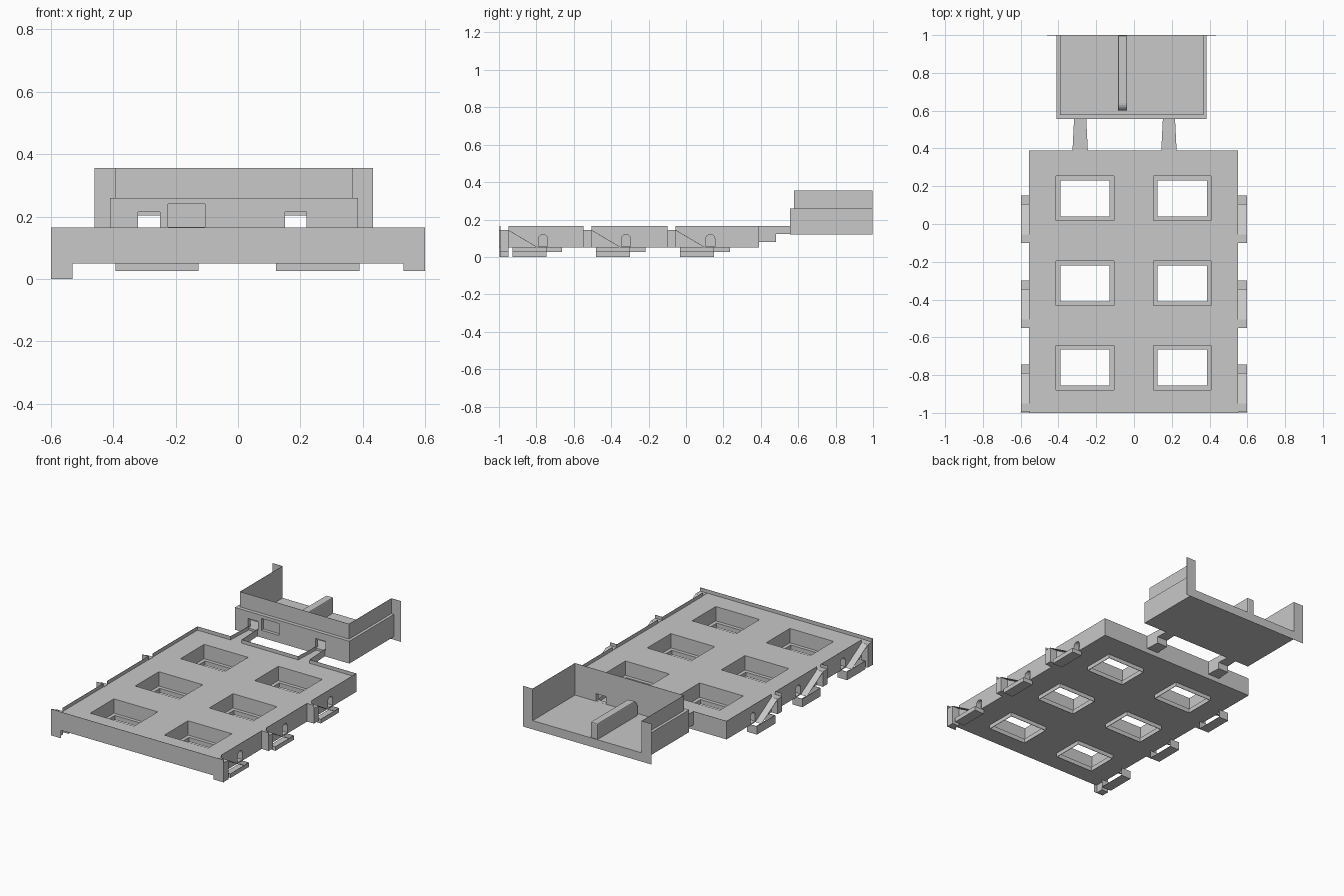
import bpy, bmesh, math
from mathutils import Vector

if "Cube" in bpy.data.objects:
    bpy.data.objects.remove(bpy.data.objects["Cube"])

grey = bpy.data.materials.new("plain grey")
grey.diffuse_color = (0.58, 0.58, 0.58, 1)
grey.use_nodes = True
grey.node_tree.nodes["Principled BSDF"].inputs["Base Color"].default_value = grey.diffuse_color


def make(name, bm):
    bmesh.ops.recalc_face_normals(bm, faces=bm.faces)
    me = bpy.data.meshes.new(name)
    bm.to_mesh(me)
    bm.free()
    me.materials.append(grey)
    ob = bpy.data.objects.new(name, me)
    bpy.context.collection.objects.link(ob)
    return ob


def boxes(name, *specs):
    """Each spec is (x0, x1, y0, y1, z0, z1)."""
    bm = bmesh.new()
    for x0, x1, y0, y1, z0, z1 in specs:
        for v in bmesh.ops.create_cube(bm, size=1)["verts"]:
            v.co = Vector(((x0 + x1) / 2 + v.co.x * abs(x1 - x0),
                           (y0 + y1) / 2 + v.co.y * (y1 - y0),
                           (z0 + z1) / 2 + v.co.z * (z1 - z0)))
    return make(name, bm)


def prism(name, profile, x0, x1):
    """Extrude a (y, z) profile along x."""
    bm = bmesh.new()
    f = bm.faces.new([bm.verts.new((x0, y, z)) for y, z in profile])
    out = bmesh.ops.extrude_face_region(bm, geom=[f])["geom"]
    bmesh.ops.translate(bm, vec=(x1 - x0, 0, 0),
                        verts=[g for g in out if isinstance(g, bmesh.types.BMVert)])
    return make(name, bm)


def cut_with(ob, cutter):
    cutter.hide_render = True
    mod = ob.modifiers.new("cut", 'BOOLEAN')
    mod.operation = 'DIFFERENCE'
    mod.solver = 'EXACT'
    mod.object = cutter
    bpy.context.view_layer.objects.active = ob
    bpy.ops.object.modifier_apply(modifier=mod.name)
    bpy.data.objects.remove(cutter)


def cut(ob, *specs):
    cut_with(ob, boxes("cutter", *specs))


TOP, RIM, T = 0.143, 0.165, 0.002       # slab surface, rim height, sheet thickness
arms = ((-0.32, -0.25), (0.15, 0.22))
stations = (-0.995, -0.55, -0.1)        # front of each side bracket

# main slab with six rectangular pockets
pockets = [(x, x + 0.305, y, y + 0.235)
           for x in (-0.412, 0.103) for y in (-0.878, -0.432, 0.018)]
slab = boxes("slab", (-0.555, 0.55, -0.998, 0.39, 0.05, TOP))
cut(slab, *[(*p, 0.0, 0.3) for p in pockets])

# thin rim around the slab, with gaps at the brackets and arms
spans = [(-0.95, -0.55), (-0.505, -0.1), (-0.055, 0.39)]
boxes("side_rims", *[(x, x + T, a, b, TOP, RIM) for x in (-0.555, 0.548) for a, b in spans])
boxes("back_rim", *[(a, b, 0.388, 0.39, TOP, RIM)
                    for a, b in ((-0.555, -0.325), (-0.245, 0.145), (0.225, 0.55))])

# ledge and thin collar at the bottom of each pocket
t = 0.003
for i, (x0, x1, y0, y1) in enumerate(pockets):
    ledge = boxes("pocket_ledge_%d" % i, (x0, x1, y0, y1, 0.05, 0.053))
    a, b, c, d = x0 + 0.022, x1 - 0.022, y0 + 0.022, y1 - 0.022
    cut(ledge, (a, b, c, d, 0.0, 0.1))
    boxes("pocket_collar_%d" % i,
          (a - t, a, c - t, d + t, 0.025, 0.05), (b, b + t, c - t, d + t, 0.025, 0.05),
          (a, b, c - t, c, 0.025, 0.05), (a, b, d, d + t, 0.025, 0.05))

# front plate with two corner feet
boxes("front_plate", (-0.6, 0.6, -1, -0.998, 0.05, RIM))
boxes("front_foot_left", (-0.6, -0.53, -1, -0.998, 0.0, 0.05))
boxes("front_foot_right", (0.53, 0.6, -1, -0.998, 0.025, 0.05))

# side brackets: post with guard, sloping brace, arched opening and lower tray
for side, low in ((-1, 0.0), (1, 0.025)):
    tag = "left" if side < 0 else "right"
    xi, xo, xt = side * 0.55, side * 0.598, side * 0.53
    for n, y in enumerate(stations):
        def at(pts):
            return [(y + p, z) for p, z in pts]
        bottom = low if n == 0 else 0.05
        prism("post_%s_%d" % (tag, n),
              at([(0, bottom), (0.045, bottom), (0.045, 0.145), (0, 0.145)]), xi, xo)
        boxes("post_guard_%s_%d" % (tag, n), (min(xi, xo), max(xi, xo), y, y + T, 0.14, RIM))
        prism("brace_%s_%d" % (tag, n),
              at([(0.044, 0.145), (0.044, 0.142), (0.2, 0.05), (0.205, 0.05)]), xi, xo)
        # arched opening in the slab side
        top = [(0.23 + 0.024 * math.cos(k * math.pi / 6), 0.098 + 0.022 * math.sin(k * math.pi / 6))
               for k in range(7)]
        arch = prism("arch_cutter", at([(0.206, 0.056), (0.254, 0.056)] + top),
                     side * 0.515, side * 0.65)
        cut_with(slab, arch)
        # open tray
        x0, x1 = min(xt, xo), max(xt, xo)
        xw = xo - T if side > 0 else xo
        boxes("tray_%s_%d" % (tag, n),
              (x0, x1, y + 0.068, y + 0.25, low, low + T),
              (xw, xw + T, y + 0.068, y + 0.25, low, 0.052),
              (x0, x1, y + 0.068, y + 0.068 + T, low, 0.052),
              (x0, x1, y + 0.25 - T, y + 0.25, low, 0.052))

# two stepped channel arms joining the slab to the rear box
for i, (x0, x1) in enumerate(arms):
    def flare(ob):
        for v in ob.data.vertices:
            k = (0.5 - v.co.y) * 0.05
            v.co.x += -k if v.co.x < (x0 + x1) / 2 else k
    base = [(0.385, 0.08), (0.48, 0.08), (0.48, 0.122), (0.565, 0.122)]
    flare(prism("arm_%d" % i, base + [(0.565, TOP), (0.385, TOP)], x0, x1))
    flare(boxes("arm_rims_%d" % i, (x0, x0 + T, 0.388, 0.56, TOP, RIM),
                (x1 - T, x1, 0.388, 0.56, TOP, RIM)))

# rear box: lower shell, open at the back, with arm openings and a front recess
shell = boxes("rear_box", (-0.41, 0.385, 0.555, 0.998, 0.12, 0.26))
cut(shell, (-0.39, 0.365, 0.58, 1.1, 0.155, 0.5))
cut(shell, *[(x0, x1, 0.5, 0.65, 0.1555, 0.203) for x0, x1 in arms])
cut(shell, (-0.225, -0.105, 0.5, 0.575, 0.166, 0.24),
    *[(x0, x1, 0.5, 0.567, 0.1555, 0.215) for x0, x1 in arms])

# thin upper walls
boxes("upper_walls", (-0.392, 0.367, 0.578, 0.58, 0.255, 0.355),
      (-0.392, -0.39, 0.58, 0.998, 0.255, 0.355),
      (0.365, 0.367, 0.58, 0.998, 0.255, 0.355))

# back frame: sill and two side flanges
boxes("back_frame", (-0.46, 0.433, 0.9985, 1, 0.1, 0.155),
      (-0.46, -0.39, 0.9985, 1, 0.155, 0.355),
      (0.365, 0.433, 0.9985, 1, 0.155, 0.355))

# divider fin with a rounded inner corner
corner = [(0.64 + 0.04 * math.cos(math.radians(a)), 0.215 + 0.04 * math.sin(math.radians(a)))
          for a in range(90, 181, 15)]
fin = prism("divider_fin", [(0.6, 0.153), (0.998, 0.153), (0.998, 0.255)] + corner,
            -0.085, -0.036)
bev = fin.modifiers.new("round", 'BEVEL')
bev.width = 0.006
bev.segments = 2
bev.limit_method = 'ANGLE'
bev.angle_limit = math.radians(40)
